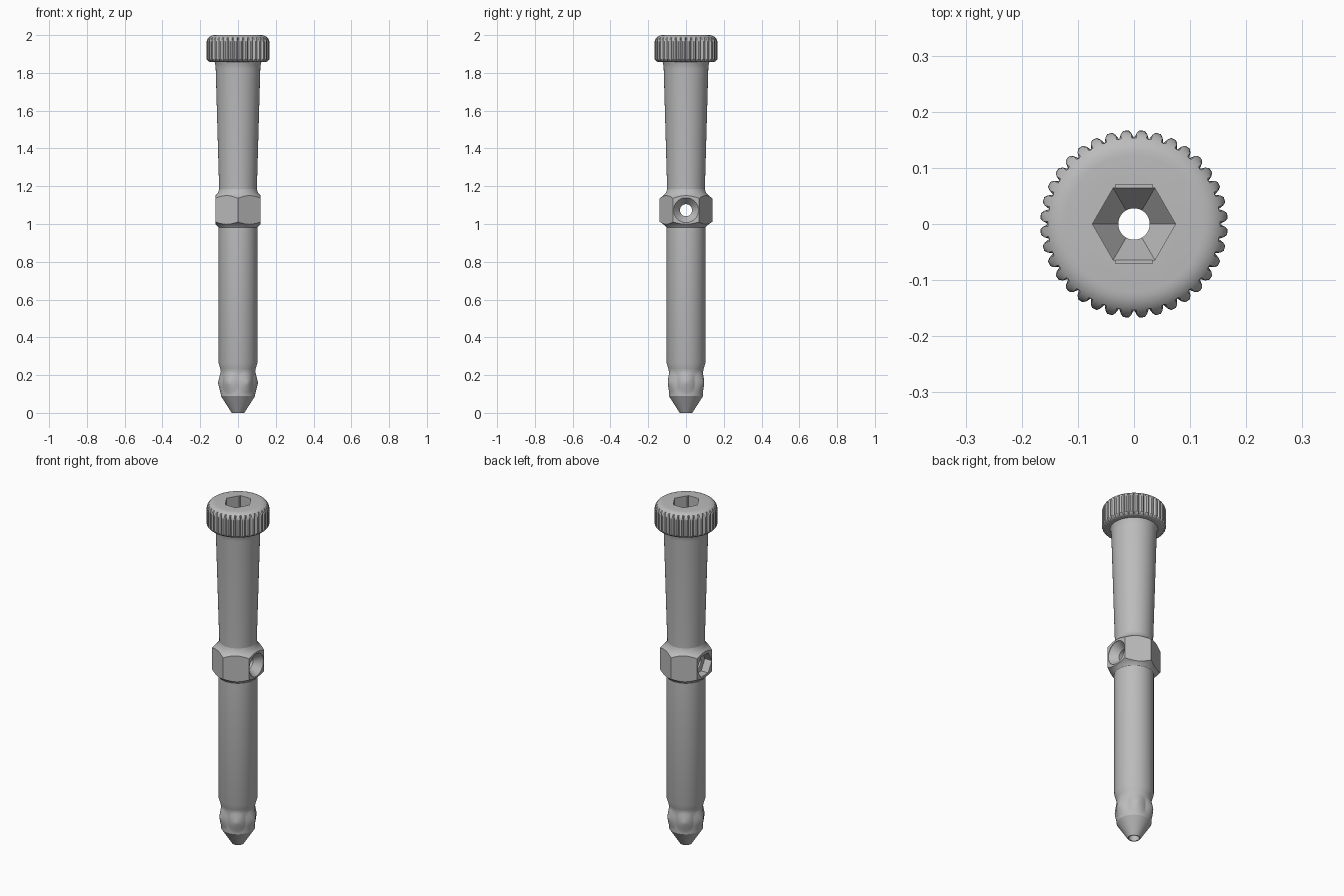
import bpy, bmesh, math
from mathutils import Matrix

cube = bpy.data.objects.get("Cube")
if cube:
    bpy.data.objects.remove(cube, do_unlink=True)

grey = bpy.data.materials.new("grey metal")
grey.use_nodes = True
grey.diffuse_color = (0.5, 0.5, 0.5, 1)
grey.node_tree.nodes["Principled BSDF"].inputs["Base Color"].default_value = (0.5, 0.5, 0.5, 1)


def finish(name, bm):
    bmesh.ops.recalc_face_normals(bm, faces=bm.faces)
    mesh = bpy.data.meshes.new(name)
    bm.to_mesh(mesh)
    bm.free()
    mesh.materials.append(grey)
    obj = bpy.data.objects.new(name, mesh)
    bpy.context.collection.objects.link(obj)
    return obj


def lathe(name, profile, sides, shape=lambda r, z, i: r):
    """Spin (radius, height) points; shape() adjusts the radius per side."""
    bm = bmesh.new()
    rings = []
    for r, z in profile:
        ring = []
        for i in range(sides):
            a = math.tau * i / sides
            rad = shape(r, z, i)
            ring.append(bm.verts.new((rad * math.cos(a), rad * math.sin(a), z)))
        rings.append(ring)
    for low, high in zip(rings, rings[1:]):
        for i in range(sides):
            j = (i + 1) % sides
            bm.faces.new((low[i], low[j], high[j], high[i]))
    bm.faces.new(rings[0])
    bm.faces.new(rings[-1])
    return finish(name, bm)


def boolean(obj, cutter, operation="DIFFERENCE"):
    mod = obj.modifiers.new("cut", "BOOLEAN")
    mod.object = cutter
    mod.operation = operation
    mod.solver = "EXACT"
    bpy.context.view_layer.objects.active = obj
    bpy.ops.object.modifier_apply(modifier=mod.name)


SIDES = 96
PIP_Z = 0.16


# Shaft: pointed tip, ring of six cone pips, straight shank, flared neck
def pips(r, z, i):
    if not 0.095 < z < 0.225:
        return r
    step = math.tau / 6
    a = math.tau * i / SIDES
    off = (a + step / 2) % step - step / 2
    dist = math.hypot(off * 0.1, z - PIP_Z)
    return r + 0.015 * max(0, 1 - dist / 0.06)


profile = [(0.033, 0), (0.091, 0.09)]
profile += [(0.091, 0.1 + 0.01 * k) for k in range(13)]
profile += [(0.094, 0.235), (0.103, 0.265), (0.103, 0.98), (0.1, 1.1), (0.1, 1.2),
            (0.102, 1.26), (0.118, 1.82), (0.121, 1.85), (0.128, 1.865), (0.128, 1.9)]
shaft = lathe("shaft", profile, SIDES, pips)


# Head: domed rim with vertical knurl grooves
def knurl(r, z, i):
    limit = 0.167 - (0.014, 0.005, 0, 0, 0, 0.005)[i % 6]
    return min(r, limit)


profile = [(0.12, 1.858), (0.15, 1.858), (0.158, 1.862), (0.167, 1.872), (0.167, 1.96)]
for k in range(1, 9):
    t = k / 8 * math.pi / 2
    profile.append((0.122 + 0.045 * math.cos(t), 1.96 + 0.04 * math.sin(t)))
head = lathe("knurled_head", profile, 36 * 6, knurl)

# Collar: hexagon with turned chamfers
collar = lathe("hex_collar", [(0.1, 0.975), (0.105, 0.985), (0.122, 1.0), (0.14, 1.012),
                              (0.14, 1.135), (0.118, 1.152), (0.105, 1.168), (0.1, 1.185)], SIDES)
hexagon = lathe("hex_cutter", [(0.139, 0.9), (0.139, 1.3)], 6)
hexagon.data.transform(Matrix.Rotation(math.pi / 6, 4, "Z"))
boolean(collar, hexagon, "INTERSECT")

# Axial bore, hex socket with side relief slots and a conical floor
bore = lathe("bore_cutter", [(0.028, -0.1), (0.028, 2.1)], 48)
socket = lathe("socket_cutter", [(0.028, 1.83), (0.074, 1.9), (0.074, 2.1)], 6)
bm = bmesh.new()
bmesh.ops.create_cube(bm, size=1, matrix=Matrix.Translation((0, 0, 2.0))
                      @ Matrix.Diagonal((0.066, 0.14, 0.2, 1)))
slots = finish("slot_cutter", bm)

# Cross hole with a countersink on one side and a hex pocket on the other
cross = lathe("cross_cutter", [(0.032, -0.3), (0.032, 0.3)], 48)
sink = lathe("sink_cutter", [(0.032, 0.075), (0.066, 0.118), (0.066, 0.2)], 48)
pocket = lathe("pocket_cutter", [(0.068, -0.2), (0.068, -0.075)], 6)
pocket.data.transform(Matrix.Rotation(math.pi / 2, 4, "Z"))
for c in (cross, sink, pocket):
    c.data.transform(Matrix.Translation((0, 0, 1.073)) @ Matrix.Rotation(math.pi / 2, 4, "Y"))

for part, cutters in ((shaft, (bore, socket, slots, cross, sink, pocket)),
                      (head, (bore, socket, slots)),
                      (collar, (bore, cross, sink, pocket))):
    for c in cutters:
        boolean(part, c)

for c in (hexagon, bore, socket, slots, cross, sink, pocket):
    bpy.data.objects.remove(c, do_unlink=True)

# Smooth curves, crisp edges
bpy.ops.object.select_all(action="DESELECT")
for part in (shaft, head, collar):
    part.select_set(True)
bpy.context.view_layer.objects.active = shaft
bpy.ops.object.shade_smooth_by_angle(angle=math.radians(28))
